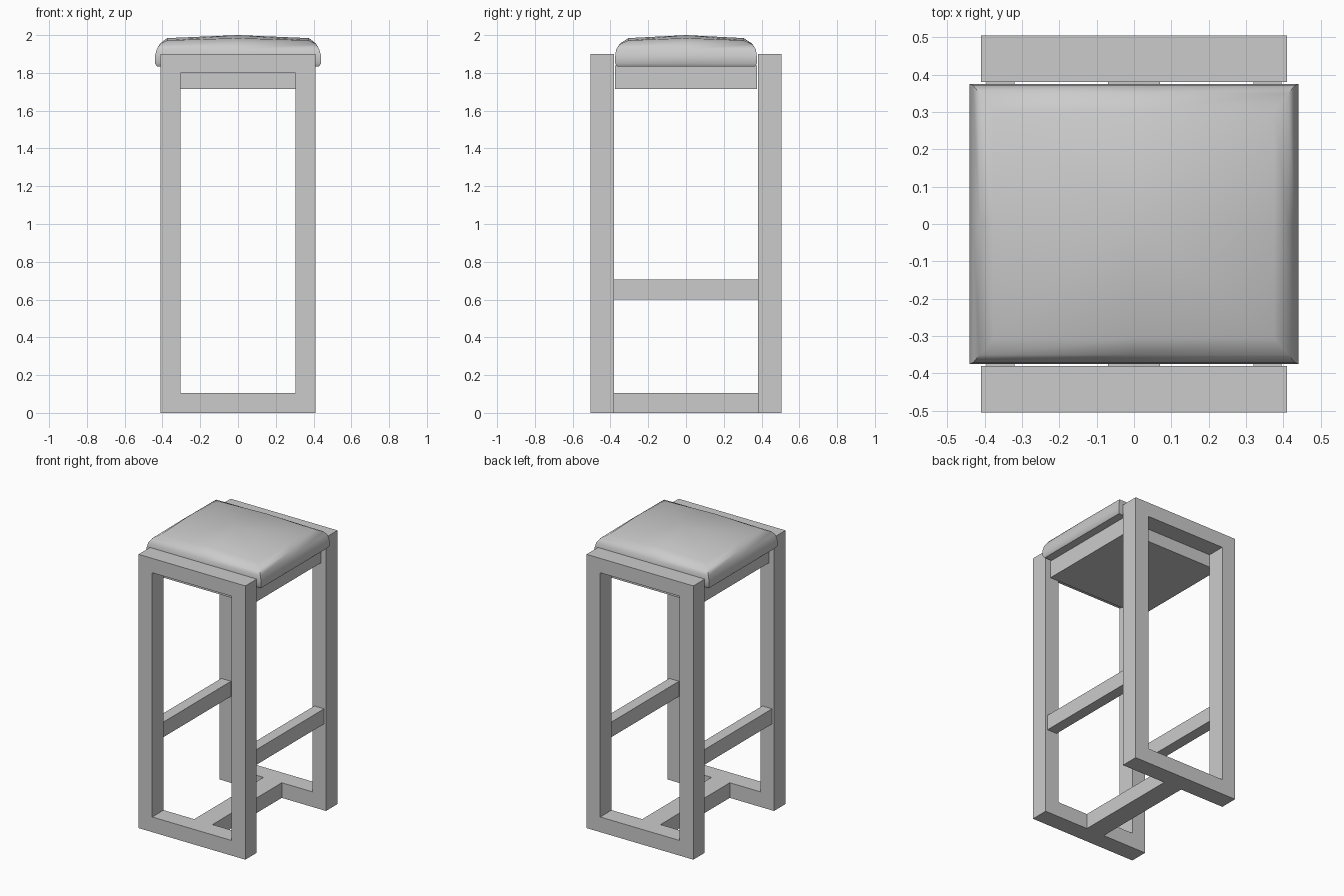
import bpy, bmesh

if "Cube" in bpy.data.objects:
    bpy.data.objects.remove(bpy.data.objects["Cube"])


def finish(name, bm):
    bmesh.ops.recalc_face_normals(bm, faces=bm.faces)
    mesh = bpy.data.meshes.new(name)
    bm.to_mesh(mesh)
    bm.free()
    obj = bpy.data.objects.new(name, mesh)
    bpy.context.collection.objects.link(obj)
    return obj


def box(name, x0, x1, y0, y1, z0, z1):
    bm = bmesh.new()
    bmesh.ops.create_cube(bm, size=1)
    for v in bm.verts:
        v.co = (x0 if v.co.x < 0 else x1,
                y0 if v.co.y < 0 else y1,
                z0 if v.co.z < 0 else z1)
    return finish(name, bm)


def frame(name, y0, y1):
    # rectangular ring in the xz plane, extruded along y
    bm = bmesh.new()
    outer = [(-.41, 0), (.41, 0), (.41, 1.9), (-.41, 1.9)]
    inner = [(-.305, .105), (.305, .105), (.305, 1.8), (-.305, 1.8)]
    loops = [[bm.verts.new((x, y, z)) for x, z in pts]
             for pts, y in ((outer, y0), (inner, y0), (inner, y1), (outer, y1))]
    for k in range(4):
        a, b = loops[k], loops[(k + 1) % 4]
        for i in range(4):
            j = (i + 1) % 4
            bm.faces.new((a[i], a[j], b[j], b[i]))
    return finish(name, bm)


# Leg frames
frame("front_leg_frame", -.505, -.38)
frame("back_leg_frame", .38, .505)

# Footrests and floor bar
box("left_footrest", -.395, -.32, -.38, .38, .6, .705)
box("right_footrest", .32, .395, -.38, .38, .6, .705)
box("floor_bar", -.07, .07, -.38, .38, 0, .105)

# Seat base
box("seat_base", -.375, .375, -.375, .375, 1.715, 1.84)

# Cushion: stacked rectangular rings (half x, half y, z, rise at mid edges)
rings = [(.43, .365, 1.835, 0), (.44, .375, 1.85, 0), (.44, .375, 1.89, 0),
         (.43, .37, 1.925, 0), (.413, .35, 1.952, .003),
         (.375, .305, 1.972, .012)]
around = [(-1, -1), (0, -1), (1, -1), (1, 0), (1, 1), (0, 1), (-1, 1), (-1, 0)]
bm = bmesh.new()
loops = [[bm.verts.new((sx * hx, sy * hy, z + (0 if sx and sy else rise)))
          for sx, sy in around] for hx, hy, z, rise in rings]
for a, b in zip(loops, loops[1:]):
    for i in range(8):
        j = (i + 1) % 8
        bm.faces.new((a[i], a[j], b[j], b[i]))
peak = bm.verts.new((0, 0, 2))
for i in range(8):
    bm.faces.new((loops[-1][i], loops[-1][(i + 1) % 8], peak))
bm.faces.new(loops[0])
cushion = finish("seat_cushion", bm)
bpy.context.view_layer.objects.active = cushion
cushion.select_set(True)
bpy.ops.object.shade_smooth_by_angle(angle=0.75)
